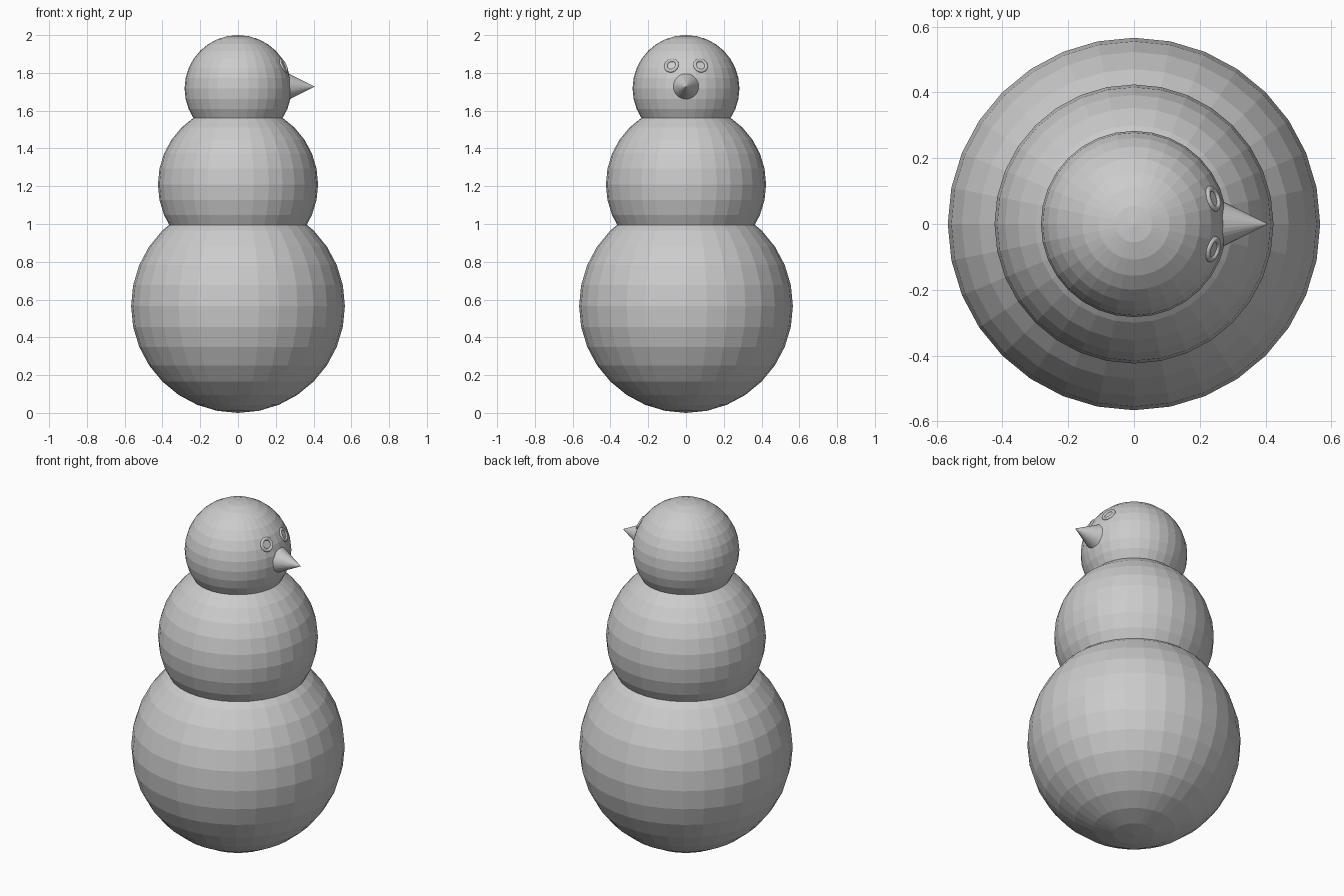
import bpy
from math import pi
from mathutils import Vector

cube = bpy.data.objects.get("Cube")
if cube:
    bpy.data.objects.remove(cube, do_unlink=True)

HEAD_RADIUS = 0.283
HEAD_CENTRE = Vector((0, 0, 1.717))


def snowball(name, radius, z):
    bpy.ops.mesh.primitive_uv_sphere_add(segments=32, ring_count=16,
                                         radius=radius, location=(0, 0, z))
    bpy.context.object.name = name


# Three stacked, flat-faced snowballs
snowball("lower_body", 0.566, 0.566)
snowball("upper_body", 0.424, 1.21)
snowball("head", HEAD_RADIUS, HEAD_CENTRE.z)

# Cone nose pointing along +x
nose_base, nose_tip = 0.267, 0.407
bpy.ops.mesh.primitive_cone_add(vertices=32, radius1=0.07, radius2=0,
                                depth=nose_tip - nose_base,
                                location=((nose_base + nose_tip) / 2, 0, 1.727),
                                rotation=(0, pi / 2, 0))
bpy.context.object.name = "nose"

# Ring eyes lying on the head surface
for name, side in (("left_eye", 1), ("right_eye", -1)):
    outward = Vector((0.24, side * 0.077, 0.122)).normalized()
    bpy.ops.mesh.primitive_torus_add(
        major_segments=48, minor_segments=12,
        major_radius=0.031, minor_radius=0.009,
        location=HEAD_CENTRE + outward * (HEAD_RADIUS - 0.004),
        rotation=outward.to_track_quat('Z', 'Y').to_euler())
    bpy.context.object.name = name
